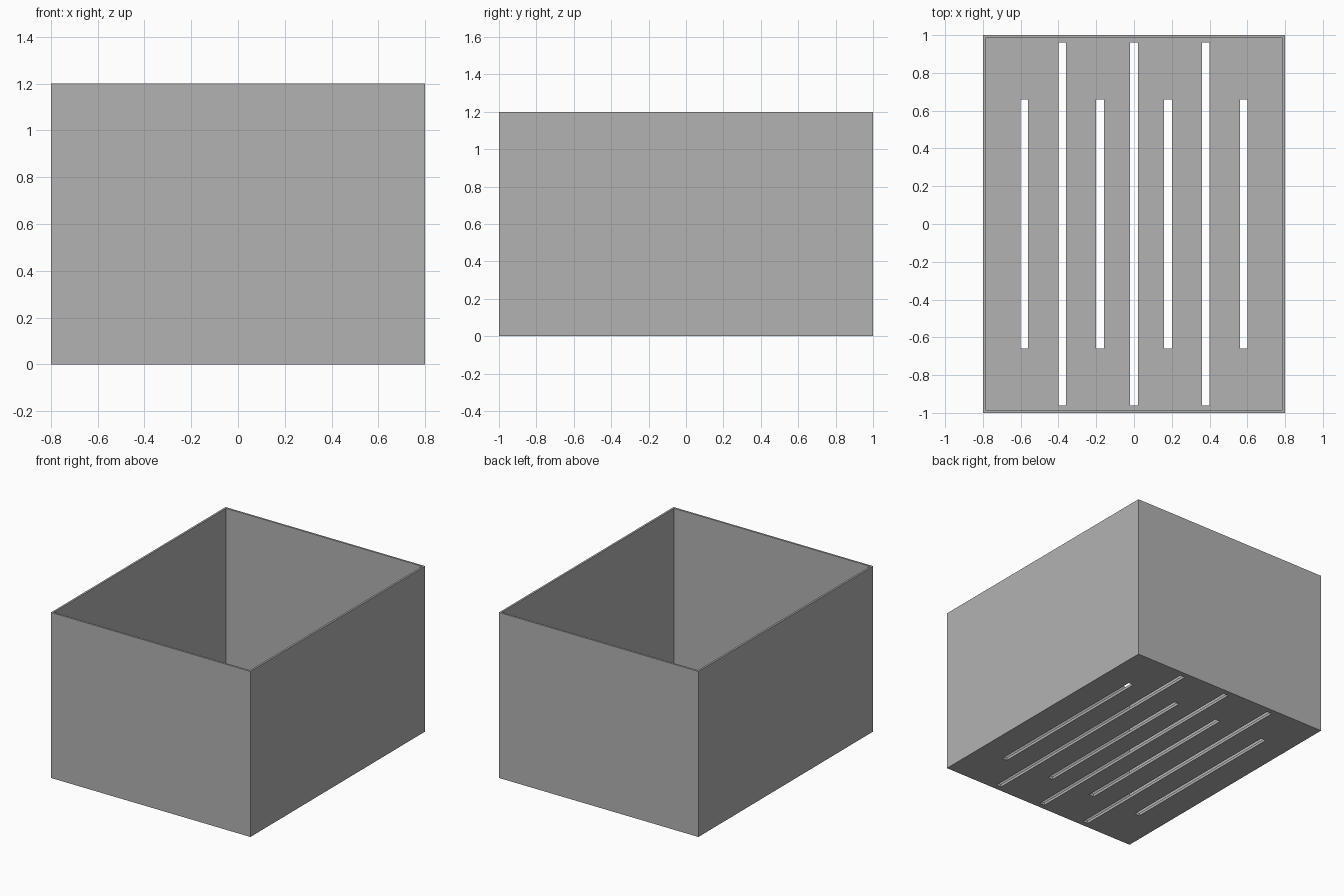
import bpy
import bmesh
from mathutils import Matrix, Vector

WIDTH, DEPTH, HEIGHT = 1.6, 2.0, 1.2
WALL = 0.02
SLOT_WIDTH = 0.04
LONG, SHORT = 0.96, 0.66      # half lengths of the floor slots

old = bpy.data.objects.get("Cube")
if old:
    bpy.data.objects.remove(old, do_unlink=True)

grey = bpy.data.materials.new("plain grey")
grey.use_nodes = True
colour = (0.45, 0.45, 0.45, 1)
grey.diffuse_color = colour
grey.node_tree.nodes["Principled BSDF"].inputs["Base Color"].default_value = colour


def add_block(bm, centre, size):
    matrix = Matrix.Translation(centre) @ Matrix.Diagonal(Vector((*size, 1)))
    bmesh.ops.create_cube(bm, size=1, matrix=matrix)


def make_object(name, bm):
    mesh = bpy.data.meshes.new(name)
    bm.to_mesh(mesh)
    bm.free()
    mesh.materials.append(grey)
    obj = bpy.data.objects.new(name, mesh)
    bpy.context.collection.objects.link(obj)
    return obj


# Open-topped box: solid block, top face inset for the rim, then sunk to the floor
bm = bmesh.new()
add_block(bm, (0, 0, HEIGHT / 2), (WIDTH, DEPTH, HEIGHT))
top = max(bm.faces, key=lambda f: f.calc_center_median().z)
bmesh.ops.inset_region(bm, faces=[top], thickness=WALL)
inner = bmesh.ops.extrude_discrete_faces(bm, faces=[top])["faces"][0]
bmesh.ops.translate(bm, verts=inner.verts, vec=(0, 0, WALL - HEIGHT))
bmesh.ops.recalc_face_normals(bm, faces=bm.faces)
box = make_object("open_box", bm)

# Cutter for the drainage slots: long and short ones alternate
bm = bmesh.new()
slots = [(0, LONG)]
for x, half in ((0.18, SHORT), (0.38, LONG), (0.58, SHORT)):
    slots += [(x, half), (-x, half)]
for x, half in slots:
    add_block(bm, (x, 0, 0), (SLOT_WIDTH, half * 2, WALL * 4))
cutter = make_object("slot_cutter", bm)
cutter.hide_render = True
cutter.hide_viewport = True
cutter.display_type = 'WIRE'

cut = box.modifiers.new("floor slots", 'BOOLEAN')
cut.operation = 'DIFFERENCE'
cut.solver = 'EXACT'
cut.object = cutter
